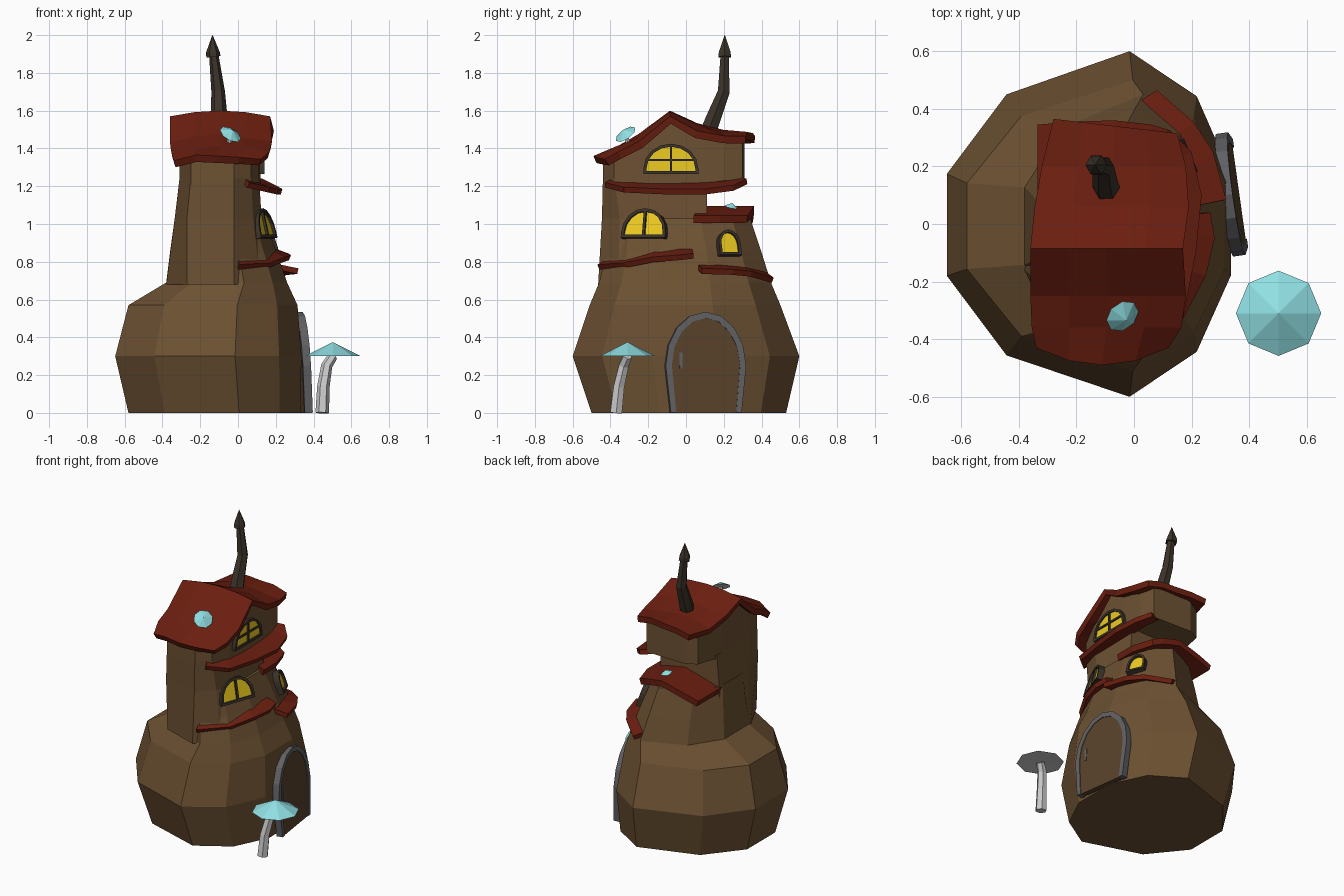
import bpy, bmesh, math
from mathutils import Vector, Matrix

if "Cube" in bpy.data.objects:
    bpy.data.objects.remove(bpy.data.objects["Cube"])


def mat(name, rgb):
    m = bpy.data.materials.new(name)
    m.diffuse_color = (*rgb, 1)
    m.use_nodes = True
    m.node_tree.nodes["Principled BSDF"].inputs["Base Color"].default_value = m.diffuse_color
    return m


WALL = mat("wall_brown", (.15, .082, .032))
DOOR = mat("door_brown", (.1, .055, .023))
ROOF = mat("roof_red", (.145, .013, .005))
DARK = mat("dark_wood", (.045, .033, .023))
GLASS = mat("yellow_glass", (.85, .6, .015))
CAP = mat("cap_blue", (.28, .74, .77))
IRON = mat("iron_grey", (.12, .12, .13))


def make(name, verts, faces, material=None, fix=True):
    me = bpy.data.meshes.new(name)
    me.from_pydata([tuple(v) for v in verts], [], faces)
    if fix:
        bm = bmesh.new()
        bm.from_mesh(me)
        bmesh.ops.recalc_face_normals(bm, faces=bm.faces)
        bm.to_mesh(me)
        bm.free()
    ob = bpy.data.objects.new(name, me)
    bpy.context.collection.objects.link(ob)
    if material:
        me.materials.append(material)
    return ob


def loft(name, rings, material=None, caps=True):
    """Skin a stack of rings that share a vertex count."""
    n = len(rings[0])
    verts = [v for r in rings for v in r]
    faces = [(i*n+j, i*n+(j+1) % n, (i+1)*n+(j+1) % n, (i+1)*n+j)
             for i in range(len(rings)-1) for j in range(n)]
    faces.append(tuple(range(n)))
    if caps:
        faces.append(tuple(range(len(verts)-n, len(verts))))
    return make(name, verts, faces, material)


def sheet(name, rows, thick, material):
    """Grid of points given a downward thickness."""
    n = len(rows[0])
    verts = [Vector(v) for r in rows for v in r]
    faces = [(i*n+j, i*n+j+1, (i+1)*n+j+1, (i+1)*n+j)
             for i in range(len(rows)-1) for j in range(n-1)]
    a, b, c = (verts[k] for k in faces[0][:3])
    if (b-a).cross(c-b).z < 0:
        faces = [f[::-1] for f in faces]
    ob = make(name, verts, faces, material, fix=False)
    s = ob.modifiers.new("thickness", 'SOLIDIFY')
    s.thickness, s.offset = thick, -1
    return ob


def tube(name, path, radii, sides, material=None):
    pts = [Vector(p) for p in path]
    rings = []
    for i, p in enumerate(pts):
        d = (pts[min(i+1, len(pts)-1)] - pts[max(i-1, 0)]).normalized()
        u = d.cross(Vector((0, 1, 0))).normalized()
        w = d.cross(u)
        rings.append([p + radii[i]*(math.cos(t)*u + math.sin(t)*w)
                      for t in (k*math.tau/sides for k in range(sides))])
    return loft(name, rings, material)


# Ten-sided body, each ring fitted to its own extents
PLAN = [(.287, 1), (.76, .74), (1, .29), (1, -.3), (.76, -.74),
        (.287, -1), (-.58, -.76), (-1, -.3), (-1, .29), (-.58, .75)]
LEVELS = [(0, -.58, .33, -.5, .53), (.3, -.65, .336, -.6, .6),
          (.57, -.58, .315, -.51, .5), (.69, -.38, .26, -.46, .45),
          (.85, -.36, .205, -.42, .4), (1.03, -.335, .14, -.4, .34)]
loft("lower_body", [[((a+b)/2+u*(b-a)/2, (c+d)/2+v*(d-c)/2, z) for u, v in PLAN]
                    for z, a, b, c, d in LEVELS], WALL)

# Front tower running up to the top storey
TOWER = {.68: [(-.38, -.16), (-.27, -.38), (-.02, -.465), (.12, -.36), (.21, -.16), (.19, .12), (-.35, .12)],
         1.03: [(-.335, -.2), (-.27, -.395), (-.02, -.445), (.08, -.35), (.125, -.2), (.12, .11), (-.33, .11)],
         1.24: [(-.31, -.25), (-.25, -.415), (-.02, -.44), (.07, -.38), (.112, -.25), (.11, .11), (-.31, .11)]}
loft("upper_tower", [[(x, y, z) for x, y in ring] for z, ring in TOWER.items()], WALL)

# Main roof: rows of (y, z, left x, right x)
ROWS = [(-.49, 1.335, -.34, .12), (-.36, 1.385, -.355, .165),
        (-.25, 1.44, -.36, .18), (-.085, 1.57, -.36, .17),
        (.06, 1.5, -.345, .19), (.2, 1.465, -.32, .18), (.365, 1.46, -.28, .15)]
grid = []
for i, (y, z, a, b) in enumerate(ROWS):
    row = []
    for j in range(5):
        t = j/4
        crown = 1-(2*t-1)**2
        dy = .06*(1-crown) if i == 0 else (-.05*t if i == 6 else 0)
        wob = .008*math.sin(2.3*i+1.9*j)
        row.append((a+(b-a)*t, y+dy, z+.03*crown+wob*(i != 3)))
    grid.append(row)
sheet("main_roof", grid, .04, ROOF)


def roof_z(y):
    for (y0, z0, *_), (y1, z1, *_) in zip(ROWS, ROWS[1:]):
        if y <= y1:
            return z0+(z1-z0)*(y-y0)/(y1-y0)


# Gabled upper storey, its top edge following the roof
STOREY = [(.112, -.25), (.12, -.085), (.12, .06), (.115, .2), (.09, .3), (-.2, .31),
          (-.28, .27), (-.31, .06), (-.31, -.085), (-.31, -.25), (-.25, -.415),
          (-.02, -.44), (.07, -.38)]
loft("upper_storey", [[(x, y, 1.21+.02*(y > .1)) for x, y in STOREY],
                      [(x, y, roof_z(y)-.014) for x, y in STOREY]], WALL, caps=False)

# Small roof over the back of the lower tower
sheet("small_roof", [[(-.335, y, 1.02), (-.22, y+.01, 1.055), (-.07, y+.015, 1.095),
                      (.06, y, 1.07), (.17-.3*max(0, y-.2), y-.02, 1.045)]
                     for y in (.06, .2, .345)], .04, ROOF)

# Wavy ledges: inner and outer edges
LEDGES = {
    "upper_ledge": ([(.03, -.38, 1.245), (.09, -.27, 1.225), (.1, -.1, 1.22),
                     (.1, .1, 1.225), (.09, .22, 1.235), (.06, .29, 1.25)],
                    [(.06, -.43, 1.22), (.17, -.33, 1.195), (.215, -.1, 1.185),
                     (.235, .1, 1.185), (.2, .25, 1.205), (.13, .32, 1.24)]),
    "middle_ledge": ([(-.01, -.4, .82), (.1, -.27, .85), (.16, -.15, .87),
                      (.18, -.03, .875), (.18, .03, .875)],
                     [(.01, -.47, .785), (.17, -.33, .795), (.25, -.18, .825),
                      (.28, -.05, .835), (.265, .04, .845)]),
    "side_ledge": ([(.2, .06, .79), (.19, .18, .785), (.12, .3, .78), (.01, .42, .75)],
                   [(.32, .085, .765), (.275, .25, .76), (.21, .35, .75),
                    (.08, .465, .715)])}
for name, edges in LEDGES.items():
    sheet(name, edges, .03, ROOF)


def arch(w, h, spring, base=1.0):
    pts = [(w/2*base, 0)]
    pts += [(w/2*math.cos(t), spring+(h-spring)*math.sin(t))
            for t in (k*math.pi/8 for k in range(9))]
    return pts + [(-w/2*base, 0)]


def opening(name, pos, az, tilt, w, h, spring, bar, front, frame_mat, pane_mat,
            base=1.0, sill=True, bars=(), pane=.45):
    """Arched frame and pane; local x across, y outward, z up."""
    m = (Matrix.Translation(pos) @ Matrix.Rotation(math.radians(az-90), 4, 'Z')
         @ Matrix.Rotation(math.radians(tilt), 4, 'X'))
    out = arch(w, h, spring, base)
    low = bar if sill else 0
    inn = [(x, z+low) for x, z in arch(w-2*bar, h-bar-low, spring-low, base)]
    n = len(out)
    vs = [m @ Vector((x, y, z)) for y in (-.025, front) for lp in (out, inn) for x, z in lp]
    fs = []
    for k in range(n if sill else n-1):
        l = (k+1) % n
        fs += [(k, l, n+l, n+k), (2*n+k, 2*n+l, 3*n+l, 3*n+k),
               (k, l, 2*n+l, 2*n+k), (n+k, n+l, 3*n+l, 3*n+k)]
    if not sill:
        fs += [(0, n, 3*n, 2*n), (n-1, 2*n-1, 4*n-1, 3*n-1)]
    make(name+"_frame", vs, fs, frame_mat)
    loft(name+"_pane", [[m @ Vector((x, y, z)) for x, z in inn]
                        for y in (-.02, front*pane)], pane_mat)
    for i, (x0, x1, z0, z1) in enumerate(bars):
        loft(f"{name}_bar_{i+1}", [[m @ Vector(c) for c in
             ((x0, y, z0), (x1, y, z0), (x1, y, z1), (x0, y, z1))]
             for y in (0, front*.95)], frame_mat)


opening("upper_window", (.122, -.08, 1.265), 0, 0, .29, .16, .03, .016, .018, DARK, GLASS,
        bars=[(-.006, .006, .01, .15), (-.13, .13, .068, .08)])
opening("lower_window", (.143, -.22, .922), -20, 13, .25, .16, .03, .016, .026, DARK, GLASS,
        bars=[(-.007, .007, .01, .15)])
opening("side_window", (.175, .23, .83), 23, 18, .125, .14, .06, .015, .026, DARK, GLASS)
opening("door", (.352, .105, 0), 8, 3, .43, .535, .25, .033, .018, IRON, DOOR, base=.88,
        sill=False, bars=[(.125, .14, .235, .32)], pane=.75)

# Crooked chimney with a pointed cap
tube("chimney", [(-.09, .1, 1.44), (-.1, .145, 1.56), (-.105, .2, 1.7), (-.13, .205, 1.91)],
     (.05, .045, .036, .024), 6, DARK)
tube("chimney_cap", [(-.13, .205, 1.885), (-.133, .205, 1.91), (-.135, .205, 2)],
     (.038, .036, .001), 6, DARK)


def mushroom(name, path, radii, r, h, lean=(0, 0)):
    """Bent stem with an eight-sided faceted cap."""
    tube(name+"_stem", path, radii, 6)
    m = (Matrix.Translation(path[-1]) @ Matrix.Rotation(lean[0], 4, 'X')
         @ Matrix.Rotation(lean[1], 4, 'Y'))
    ring = [m @ Vector((r*math.cos(k*math.tau/8), r*math.sin(k*math.tau/8), 0))
            for k in range(8)]
    make(name+"_cap", ring+[m @ Vector((0, 0, h))],
         [(k, (k+1) % 8, 8) for k in range(8)], CAP, fix=False)
    make(name+"_gills", [m @ Vector((0, 0, .008))]+ring,
         [(0, (k+1) % 8+1, k+1) for k in range(8)], None, fix=False)


mushroom("ground_mushroom", [(.446, -.37, 0), (.452, -.355, .14), (.47, -.33, .25),
                             (.502, -.31, .3)], (.036, .033, .03, .026), .148, .075)
mushroom("roof_mushroom", [(-.05, -.3, 1.4), (-.045, -.31, 1.44), (-.04, -.32, 1.475)],
         (.015, .013, .011), .062, .03, (.6, .45))
mushroom("small_roof_mushroom", [(-.02, .24, 1.05), (-.02, .24, 1.09)],
         (.01, .008), .037, .022, (-.2, .2))
